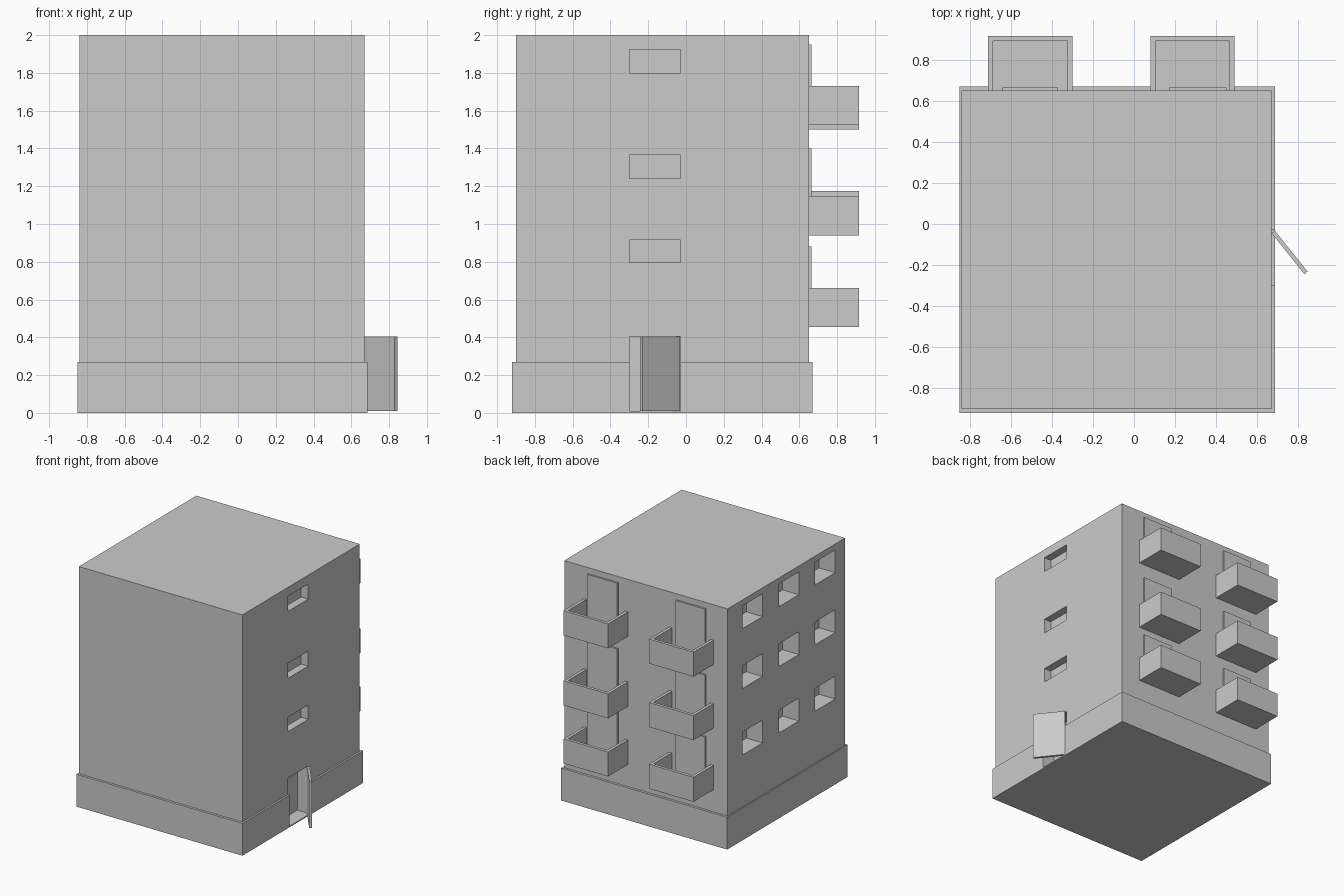
import bpy, bmesh, math
from mathutils import Matrix, Vector

old = bpy.data.objects.get("Cube")
if old:
    bpy.data.objects.remove(old, do_unlink=True)

GREY = (0.6, 0.6, 0.6, 1)
concrete = bpy.data.materials.new("plain grey")
concrete.use_nodes = True
concrete.diffuse_color = GREY
concrete.node_tree.nodes["Principled BSDF"].inputs["Base Color"].default_value = GREY


def add_box(bm, x, y, z):
    """Add a box given its (min, max) range on each axis."""
    size = [r[1] - r[0] for r in (x, y, z)]
    centre = Vector([(r[0] + r[1]) / 2 for r in (x, y, z)])
    matrix = Matrix.Translation(centre) @ Matrix.Diagonal((*size, 1))
    bmesh.ops.create_cube(bm, size=1, matrix=matrix)


def finish(bm, name):
    mesh = bpy.data.meshes.new(name)
    bmesh.ops.recalc_face_normals(bm, faces=bm.faces)
    bm.to_mesh(mesh)
    bm.free()
    mesh.materials.append(concrete)
    obj = bpy.data.objects.new(name, mesh)
    bpy.context.collection.objects.link(obj)
    return obj


def box(name, x, y, z):
    bm = bmesh.new()
    add_box(bm, x, y, z)
    return finish(bm, name)


def balcony(name, x, z):
    """Box hollowed from above; its rear edge is buried in the wall."""
    bm = bmesh.new()
    add_box(bm, x, (0.60, 0.915), (z, z + 0.205))
    bm.faces.ensure_lookup_table()
    bm.normal_update()
    top = max(bm.faces, key=lambda f: f.calc_center_median().z)
    bmesh.ops.inset_individual(bm, faces=[top], thickness=0.035)
    pit = bmesh.ops.extrude_discrete_faces(bm, faces=[top])["faces"][0]
    bmesh.ops.translate(bm, verts=pit.verts, vec=(0, 0, -0.175))
    return finish(bm, name)


# Building block and its wider base
walls = box("walls", (-0.84, 0.67), (-0.90, 0.65), (0.27, 2.0))
base = box("base", (-0.85, 0.685), (-0.92, 0.67), (0, 0.27))

# Openings: entrance, stairwell slits and a grid of side windows
bm = bmesh.new()
ENTRY_Y = (-0.30, -0.03)
add_box(bm, (0.57, 0.8), ENTRY_Y, (0.01, 0.405))
for z in ((0.795, 0.915), (1.24, 1.365), (1.80, 1.925)):
    add_box(bm, (0.605, 0.8), ENTRY_Y, z)
for z in (0.705, 1.26, 1.76):
    for y in (-0.77, -0.29, 0.19):
        add_box(bm, (-1, -0.69), (y, y + 0.265), (z, z + 0.19))
cutter = finish(bm, "opening_cutter")
cutter.hide_render = True
for obj in (walls, base):
    cut = obj.modifiers.new("openings", 'BOOLEAN')
    cut.operation = 'DIFFERENCE'
    cut.solver = 'EXACT'
    cut.object = cutter
    bpy.context.view_layer.objects.active = obj
    bpy.ops.object.modifier_apply(modifier=cut.name)
bpy.data.objects.remove(cutter, do_unlink=True)

# Open entrance door leaf
leaf = box("entrance_door", (-0.1275, 0.1275), (-0.01, 0.01), (0.01, 0.405))
leaf.location = (0.757, -0.138, 0)
leaf.rotation_euler.z = math.atan2(-0.2, 0.16)

# Balconies with their doors, in two columns at slightly different levels
columns = (
    ("left", (0.08, 0.49), (0.17, 0.45), (0.455, 0.94, 1.525)),
    ("right", (-0.71, -0.30), (-0.64, -0.37), (0.455, 0.97, 1.50)),
)
for side, x, door_x, levels in columns:
    for floor, (z, top) in enumerate(zip(levels, (0.88, 1.40, 1.95)), 1):
        balcony(f"{side}_balcony_{floor}", x, z)
        box(f"{side}_balcony_door_{floor}", door_x, (0.64, 0.665), (z + 0.02, top))
